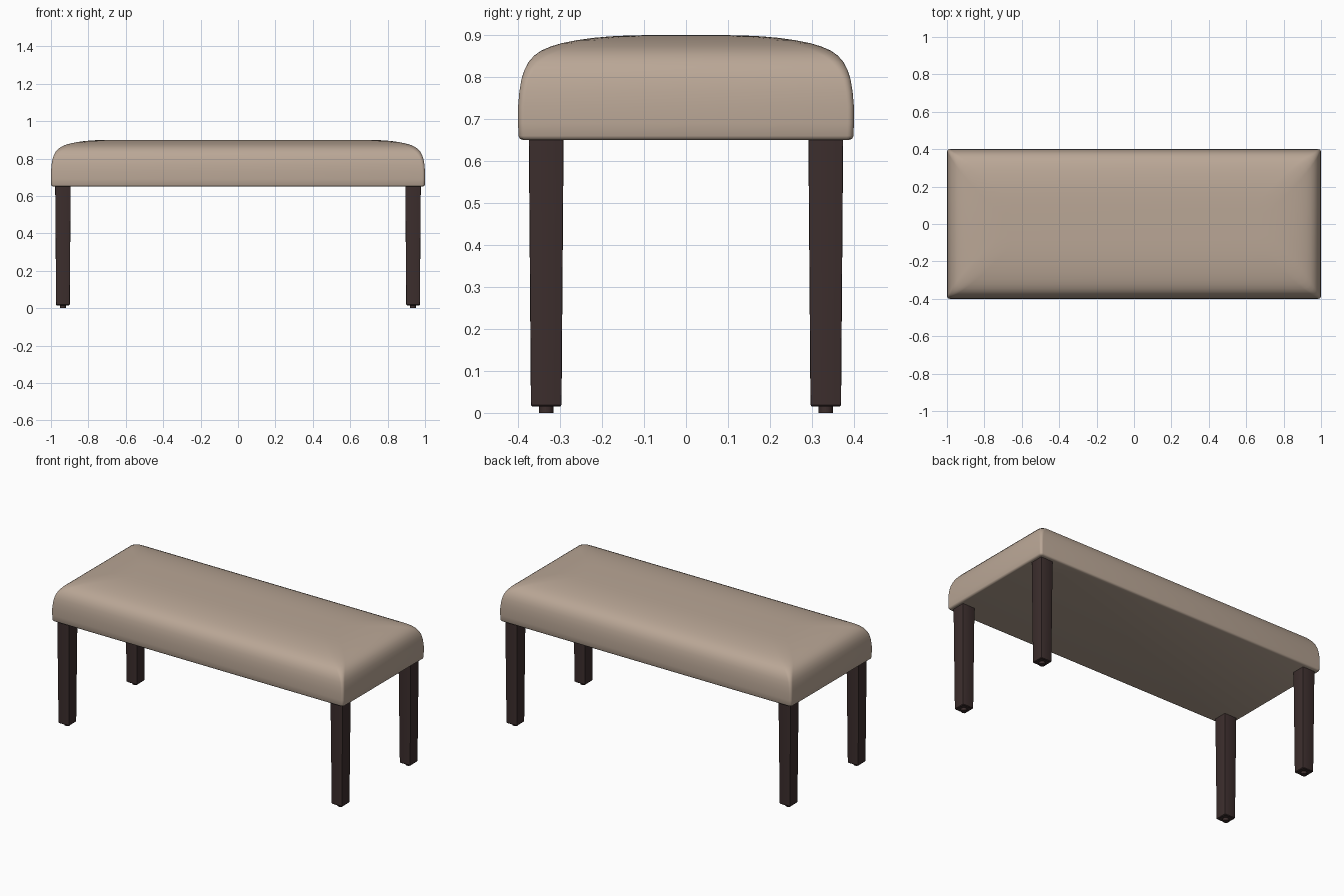
import bpy, bmesh, math

if "Cube" in bpy.data.objects:
    bpy.data.objects.remove(bpy.data.objects["Cube"])


def material(name, rgb):
    m = bpy.data.materials.new(name)
    m.diffuse_color = (*rgb, 1)
    m.use_nodes = True
    m.node_tree.nodes["Principled BSDF"].inputs["Base Color"].default_value = m.diffuse_color
    return m


FABRIC = material("beige upholstery", (0.49, 0.385, 0.305))
WOOD = material("dark brown wood", (0.045, 0.027, 0.026))


def rounded_rect(hx, hy, r, z, n=5):
    """Loop of points around a rectangle with rounded corners."""
    pts = []
    for k, (sx, sy) in enumerate([(1, 1), (-1, 1), (-1, -1), (1, -1)]):
        for i in range(n + 1):
            a = math.pi / 2 * (k + i / n)
            pts.append((sx * (hx - r) + r * math.cos(a),
                        sy * (hy - r) + r * math.sin(a), z))
    return pts


def loft(name, loops, mat, angle):
    """Skin a stack of loops and cap both ends."""
    bm = bmesh.new()
    rings = [[bm.verts.new(p) for p in loop] for loop in loops]
    for a, b in zip(rings, rings[1:]):
        n = len(a)
        for i in range(n):
            j = (i + 1) % n
            bm.faces.new((a[i], a[j], b[j], b[i]))
    bm.faces.new(rings[0][::-1])
    bm.faces.new(rings[-1])
    bmesh.ops.recalc_face_normals(bm, faces=bm.faces)
    me = bpy.data.meshes.new(name)
    bm.to_mesh(me)
    bm.free()
    me.materials.append(mat)
    ob = bpy.data.objects.new(name, me)
    bpy.context.collection.objects.link(ob)
    bpy.ops.object.select_all(action='DESELECT')
    ob.select_set(True)
    bpy.context.view_layer.objects.active = ob
    bpy.ops.object.shade_smooth_by_angle(angle=math.radians(angle))
    return ob


# Seat cushion: (inset, height, corner radius) from bottom to crown
profile = [(0.012, 0.65, 0.012), (0.004, 0.653, 0.014), (0.001, 0.66, 0.015),
           (0.0, 0.69, 0.015), (0.0, 0.73, 0.015), (0.003, 0.765, 0.016),
           (0.008, 0.795, 0.018), (0.015, 0.817, 0.022), (0.025, 0.836, 0.028),
           (0.038, 0.851, 0.035), (0.055, 0.863, 0.043), (0.078, 0.873, 0.05),
           (0.105, 0.881, 0.055), (0.14, 0.888, 0.06), (0.18, 0.8935, 0.06),
           (0.22, 0.897, 0.06), (0.26, 0.899, 0.06), (0.31, 0.90, 0.05)]
loft("seat_cushion",
     [rounded_rect(1 - d, 0.4 - d, r, z) for d, z, r in profile], FABRIC, 50)

# Tapered legs with small glide feet
leg_profile = [(0.033, 0.015), (0.0365, 0.019), (0.0415, 0.66)]
for sx, side in ((-1, "left"), (1, "right")):
    for sy, end in ((-1, "front"), (1, "back")):
        leg = loft(f"{end}_{side}_leg",
                   [rounded_rect(h, h, 0.003, z, 2) for h, z in leg_profile], WOOD, 40)
        foot = loft(f"{end}_{side}_foot",
                    [rounded_rect(0.017, 0.017, 0.017, z, 6) for z in (0, 0.018)], WOOD, 40)
        for ob in (leg, foot):
            ob.location = (sx * 0.936, sy * 0.333, 0)
